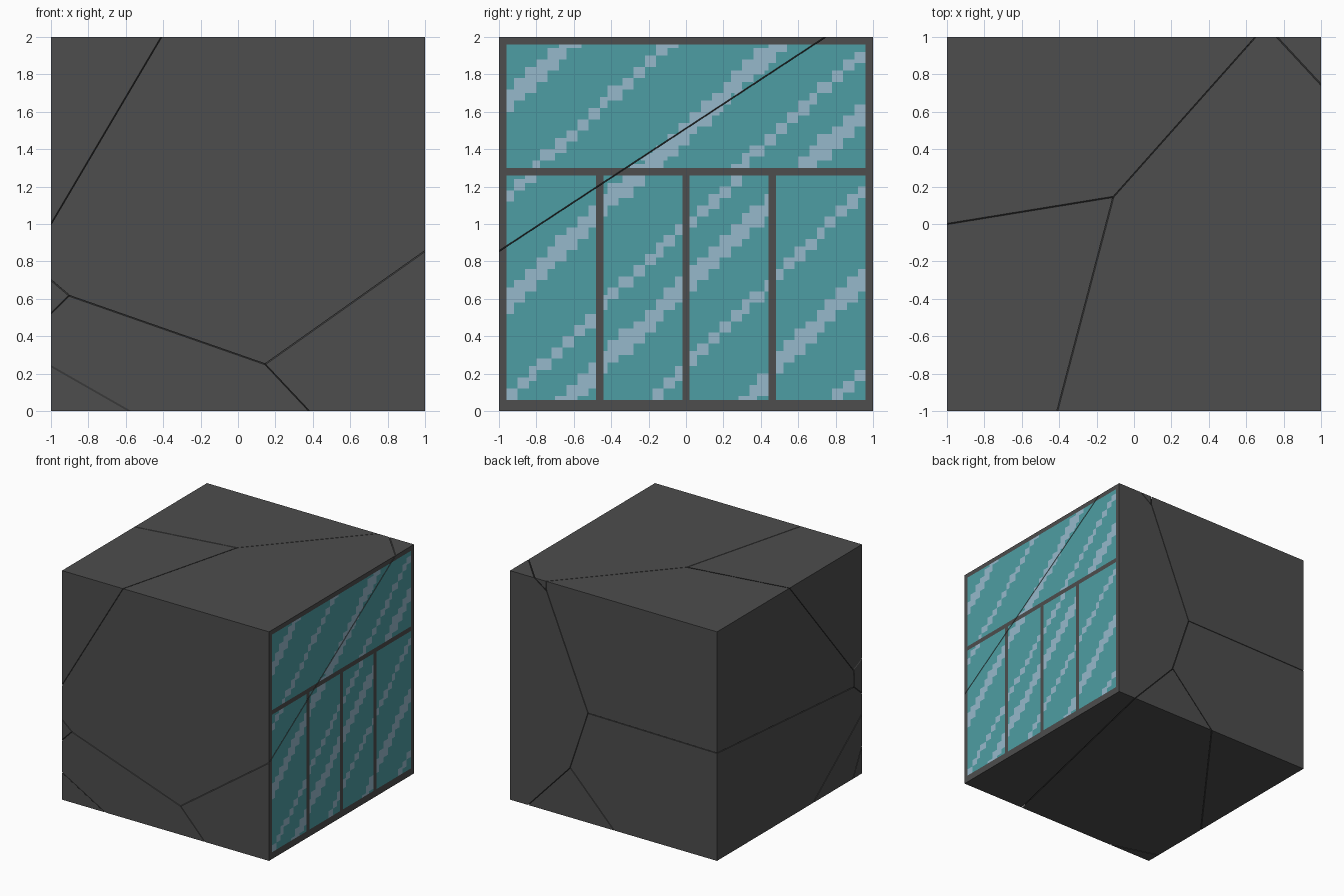
import bpy, bmesh
from mathutils import Vector

if "Cube" in bpy.data.objects:
    bpy.data.objects.remove(bpy.data.objects["Cube"])

GAP = 0.0025  # each shard is pulled back this far from a crack


def material(name, rgb):
    m = bpy.data.materials.new(name)
    m.diffuse_color = (*rgb, 1)
    m.use_nodes = True
    m.node_tree.nodes["Principled BSDF"].inputs["Base Color"].default_value = m.diffuse_color
    return m


MATS = [material("dark_grey_wall", (0.074, 0.074, 0.074)),
        material("teal_glass", (0.076, 0.337, 0.366)),
        material("pale_glint", (0.305, 0.485, 0.597))]

# a point inside every shard of the cracked block
SEEDS = {"front": (.3, -.5, 1.4), "top_left": (-.8, -.5, 1.8),
         "back_left": (-.5, .8, 1.6), "right": (.8, .5, .5),
         "bottom": (-.1, -.6, .1), "low_left": (-.7, .7, .4),
         "corner": (-.95, -.95, .05)}

# crack planes between pairs of shards, each by three points
CRACKS = {
    ("front", "top_left"): ((-1, -1, 1), (-.41, -1, 2), (-.11, .145, 2)),
    ("top_left", "back_left"): ((-1, 0, 2), (-.11, .145, 2), (-1, -.889, .937)),
    ("front", "back_left"): ((-.11, .145, 2), (.65, 1, 2), (-1, -.889, .937)),
    ("front", "right"): ((.145, -1, .25), (1, -1, .855), (1, .745, 2)),
    ("front", "bottom"): ((-.9, -1, .615), (.145, -1, .25), (-.151, .235, .858)),
    ("front", "low_left"): ((-1, -1, .7), (-.9, -1, .615), (-1, -.889, .797)),
    ("back_left", "right"): ((.65, 1, 1.925), (.246, 1, .956), (-.175, .035, .709)),
    ("back_left", "low_left"): ((-1, 1, .94), (.246, 1, .956), (-1, -.889, .797)),
    ("right", "low_left"): ((.246, 1, .956), (.42, 1, .436), (-.057, .01, .709)),
    ("right", "bottom"): ((.38, -1, 0), (.826, 1, 0), (.145, -1, .25)),
    ("bottom", "low_left"): ((-.005, 1, 0), (-1, -.326, 0), (-1, -1, .52)),
    ("bottom", "corner"): ((-.58, -1, 0), (-1, -.875, 0), (-1, -1, .24)),
}

# window panes on the right side: y0, y1, z0, z1, glints (y, z, half height)
W, T = .062, .032
PANES = [
    (-.96, .96, 1.3, 1.96, [(-.96, 1.66, W), (-.8, 1.31, T), (-.2, 1.31, W),
                            (.32, 1.34, T), (.62, 1.3, W)]),
    (-.96, -.48, .06, 1.26, [(-.96, 1.15, T), (-.96, .59, W), (-.94, .09, T), (-.6, .08, W)]),
    (-.44, -.02, .06, 1.26, [(-.44, 1.1, W), (-.44, .58, T), (-.44, .26, W), (-.15, .09, T)]),
    (.02, .44, .06, 1.26, [(.02, 1.01, T), (.02, .71, W), (.02, .28, T), (.36, .08, W)]),
    (.48, .96, .06, 1.26, [(.48, .73, T), (.48, .26, W), (.8, .08, T)]),
]
STEP, SLOPE = .06, .93


def pane_colour(y, z):
    """0 frame, 1 glass, 2 stair-stepped diagonal glint."""
    for y0, y1, z0, z1, glints in PANES:
        if y0 < y < y1 and z0 < z < z1:
            for gy, gz, half in glints:
                k = round((y - gy) / STEP) * STEP
                if abs(z - gz - k * SLOPE) < half:
                    return 2
            return 1
    return 0


def cut_window(bm):
    """Slice only the right-hand face into a fine grid and colour it."""
    def side():
        return [f for f in bm.faces if f.normal.x > .99 and f.calc_center_median().x > .99]
    for axis, lo in ((Vector((0, 1, 0)), -1), (Vector((0, 0, 1)), 0)):
        for i in range(1, 100):
            fs = side()
            geom = fs + list({e for f in fs for e in f.edges}) + list({v for f in fs for v in f.verts})
            bmesh.ops.bisect_plane(bm, geom=geom, plane_co=axis * (lo + i * .02), plane_no=axis)
    for f in side():
        c = f.calc_center_median()
        f.material_index = pane_colour(c.y, c.z)


def shard(name, seed):
    bm = bmesh.new()
    bmesh.ops.create_cube(bm, size=2)
    bmesh.ops.translate(bm, verts=bm.verts, vec=(0, 0, 1))
    for pair, pts in CRACKS.items():
        if name not in pair:
            continue
        a, b, c = map(Vector, pts)
        n = (b - a).cross(c - a).normalized()
        if n.dot(Vector(seed) - a) > 0:
            n = -n
        cut = bmesh.ops.bisect_plane(bm, geom=bm.verts[:] + bm.edges[:] + bm.faces[:],
                                     plane_co=a - n * GAP, plane_no=n, clear_outer=True)
        rim = [e for e in cut["geom_cut"] if isinstance(e, bmesh.types.BMEdge)]
        if rim:
            bmesh.ops.contextual_create(bm, geom=rim)
    bmesh.ops.recalc_face_normals(bm, faces=bm.faces)
    bm.normal_update()
    if name in ("front", "right"):
        cut_window(bm)
    me = bpy.data.meshes.new(name + "_shard")
    bm.to_mesh(me)
    bm.free()
    for m in MATS:
        me.materials.append(m)
    bpy.context.collection.objects.link(bpy.data.objects.new(name + "_shard", me))


for shard_name, point in SEEDS.items():
    shard(shard_name, point)
